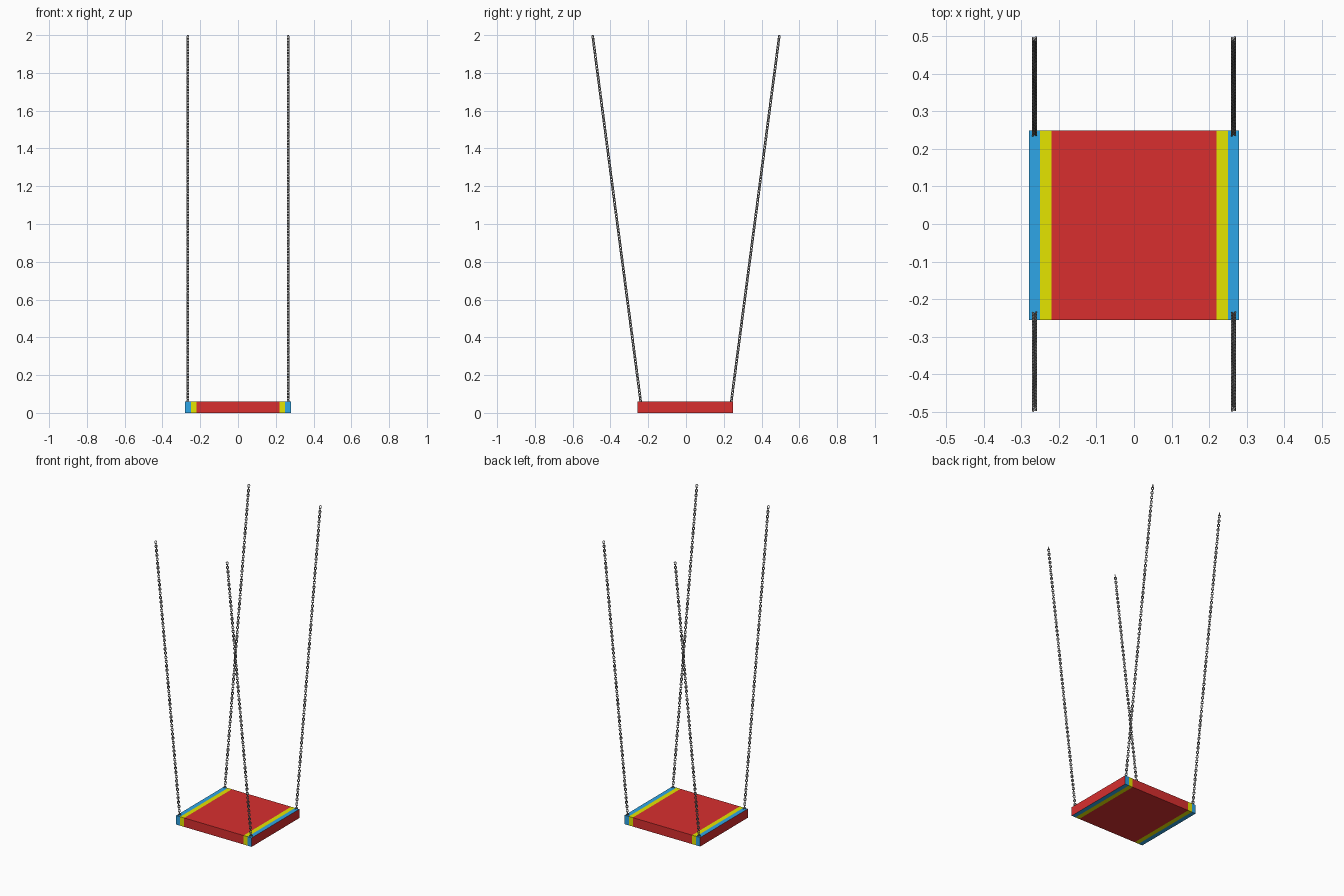
import bpy, bmesh, math
from mathutils import Vector, Matrix

if "Cube" in bpy.data.objects:
    bpy.data.objects.remove(bpy.data.objects["Cube"])

def material(name, rgb):
    m = bpy.data.materials.new(name)
    m.diffuse_color = (*rgb, 1)
    m.use_nodes = True
    m.node_tree.nodes["Principled BSDF"].inputs["Base Color"].default_value = m.diffuse_color
    return m

RED = material("red paint", (0.69, 0.028, 0.028))
YELLOW = material("yellow paint", (0.78, 0.78, 0.0))
BLUE = material("blue paint", (0.028, 0.38, 0.8))
STEEL = material("grey steel", (0.3, 0.3, 0.3))

def finish(bm, name, mats):
    me = bpy.data.meshes.new(name)
    bm.to_mesh(me)
    bm.free()
    for m in mats:
        me.materials.append(m)
    ob = bpy.data.objects.new(name, me)
    bpy.context.collection.objects.link(ob)
    return ob

# Seat: one board, cut along the stripe edges; the two end faces stay red
bm = bmesh.new()
bmesh.ops.create_cube(bm, size=1)
bmesh.ops.transform(bm, verts=bm.verts, matrix=Matrix.Translation((0, -0.003, 0.03))
                    @ Matrix.Diagonal((0.56, 0.505, 0.06, 1)))
for x in (-0.25, -0.22, 0.22, 0.25):
    bmesh.ops.bisect_plane(bm, geom=bm.verts[:] + bm.edges[:] + bm.faces[:],
                           plane_co=(x, 0, 0), plane_no=(1, 0, 0))
bm.normal_update()
for f in bm.faces:
    x = abs(f.calc_center_median().x)
    if abs(f.normal.x) < 0.5 and x > 0.22:
        f.material_index = 2 if x > 0.25 else 1
finish(bm, "seat", (RED, YELLOW, BLUE))

# Chains: oval links set diagonally, each turned a quarter against the last
WIRE, HALF_W, STRAIGHT, PITCH = 0.0026, 0.0066, 0.0034, 0.0152
ARC, SIDES = 10, 6

def add_link(bm, matrix):
    rings = []
    for i in range(ARC):
        a = 2 * math.pi * (i + 0.5) / ARC
        out = Vector((math.cos(a), 0, math.sin(a)))
        mid = out * HALF_W + Vector((0, 0, math.copysign(STRAIGHT, out.z)))
        rings.append([bm.verts.new(matrix @ (mid + WIRE * (
            out * math.cos(b) + Vector((0, math.sin(b), 0)))))
            for b in (2 * math.pi * j / SIDES for j in range(SIDES))])
    for i in range(ARC):
        r, s = rings[i], rings[(i + 1) % ARC]
        for j in range(SIDES):
            k = (j + 1) % SIDES
            f = bm.faces.new((r[j], r[k], s[k], s[j]))
            f.smooth = True

def chain(name, sx, sy):
    start = Vector((sx * 0.265, sy * 0.24, 0.062))
    end = Vector((sx * 0.265, sy * 0.493, 1.988))
    d = end - start
    n = round(d.length / PITCH)
    tilt = Matrix.Rotation(-math.atan2(d.y, d.z), 4, 'X')
    bm = bmesh.new()
    for i in range(n + 1):
        add_link(bm, Matrix.Translation(start + d * (i / n)) @ tilt
                 @ Matrix.Rotation(math.pi / 4 + math.pi / 2 * (i % 2), 4, 'Z'))
    bmesh.ops.recalc_face_normals(bm, faces=bm.faces)
    finish(bm, name, (STEEL,))

for sx, side in ((-1, "left"), (1, "right")):
    for sy, end in ((-1, "front"), (1, "back")):
        chain(f"{end}_{side}_chain", sx, sy)
